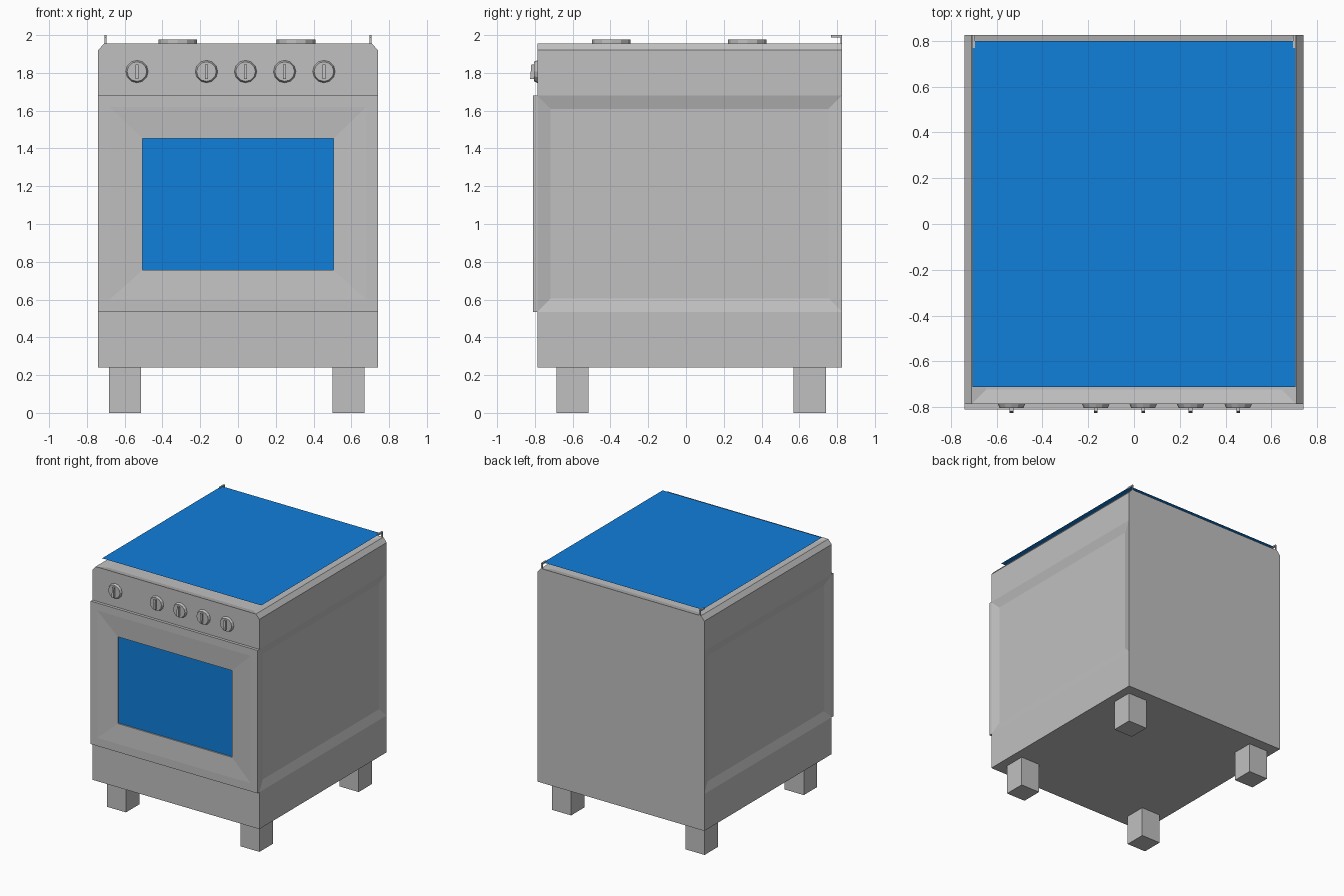
import bpy, bmesh
from math import pi
from mathutils import Matrix, Vector

cube = bpy.data.objects.get("Cube")
if cube:
    bpy.data.objects.remove(cube, do_unlink=True)


def make_material(name, colour):
    mat = bpy.data.materials.new(name)
    mat.use_nodes = True
    mat.diffuse_color = colour
    mat.node_tree.nodes["Principled BSDF"].inputs["Base Color"].default_value = colour
    return mat


GREY = make_material("silver_grey", (0.53, 0.53, 0.53, 1))
BLUE = make_material("blue_glass", (0.005, 0.21, 0.70, 1))


def finish(name, bm, mat, recalc=True):
    if recalc:
        bmesh.ops.recalc_face_normals(bm, faces=bm.faces)
    mesh = bpy.data.meshes.new(name)
    bm.to_mesh(mesh)
    bm.free()
    mesh.materials.append(mat)
    obj = bpy.data.objects.new(name, mesh)
    bpy.context.collection.objects.link(obj)
    return obj


def add_box(bm, low, high):
    low, high = Vector(low), Vector(high)
    size = Matrix.Diagonal((high - low).to_4d())
    bmesh.ops.create_cube(bm, size=1, matrix=Matrix.Translation((low + high) / 2) @ size)


def box(name, low, high, mat=GREY):
    bm = bmesh.new()
    add_box(bm, low, high)
    return finish(name, bm, mat)


def sheet(name, corners, mat):
    bm = bmesh.new()
    bm.faces.new([bm.verts.new(c) for c in corners])
    return finish(name, bm, mat, recalc=False)


# Body: chamfered section extruded front to back, with recessed sides and top
FRONT, BACK, SIDE = -0.787, 0.825, 0.74
half = [(SIDE, 0.24), (SIDE, 0.535), (SIDE, 1.68), (SIDE, 1.92), (0.71, 1.955)]
section = half + [(-x, z) for x, z in reversed(half)]
bm = bmesh.new()
cap = bm.faces.new([bm.verts.new((x, FRONT, z)) for x, z in section])
ext = bmesh.ops.extrude_face_region(bm, geom=[cap], use_keep_orig=True)
moved = [g for g in ext["geom"] if isinstance(g, bmesh.types.BMVert)]
bmesh.ops.translate(bm, verts=moved, vec=(0, BACK - FRONT, 0))
bmesh.ops.recalc_face_normals(bm, faces=bm.faces)
panels = [f for f in bm.faces if abs(f.normal.x) > 0.9 and f.calc_area() > 1]
tops = [f for f in bm.faces if f.normal.z > 0.9]
bmesh.ops.inset_individual(bm, faces=panels, thickness=0.1, depth=-0.02)
bmesh.ops.inset_individual(bm, faces=tops, thickness=0.09, depth=-0.015)
finish("oven_body", bm, GREY)

# Door: nested rectangular rings sloping in to the window opening
WIN_X, WIN_LOW, WIN_HIGH = 0.505, 0.757, 1.452
rings = [(SIDE, 0.535, 1.68, FRONT), (SIDE, 0.535, 1.68, -0.81),
         (0.68, 0.6, 1.62, -0.81), (WIN_X, WIN_LOW, WIN_HIGH, -0.799),
         (WIN_X, WIN_LOW, WIN_HIGH, -0.789)]
bm = bmesh.new()
loops = [[bm.verts.new(c) for c in ((-x, y, a), (x, y, a), (x, y, b), (-x, y, b))]
         for x, a, b, y in rings]
for outer, inner in zip(loops, loops[1:]):
    for i in range(4):
        j = (i + 1) % 4
        bm.faces.new((outer[i], outer[j], inner[j], inner[i]))
finish("oven_door", bm, GREY, recalc=False)
sheet("door_window", [(-WIN_X, -0.789, WIN_LOW), (WIN_X, -0.789, WIN_LOW),
                      (WIN_X, -0.789, WIN_HIGH), (-WIN_X, -0.789, WIN_HIGH)], BLUE)

# Knobs: faceted tapered disc with a wedge-shaped grip
for n, x in enumerate((-0.535, -0.167, 0.04, 0.247, 0.455)):
    bm = bmesh.new()
    place = Matrix.Translation((x, -0.795, 1.807)) @ Matrix.Rotation(pi / 2, 4, "X")
    bmesh.ops.create_cone(bm, cap_ends=True, segments=12, radius1=0.06, radius2=0.052,
                          depth=0.018, matrix=place)
    add_box(bm, (x - 0.008, -0.825, 1.768), (x + 0.008, -0.8, 1.845))
    for v in bm.verts:
        if v.co.y < -0.82 and v.co.z > 1.8:
            v.co.y += 0.006
    finish(f"knob_{n + 1}", bm, GREY)

# Burners under the lid
for x in (-0.32, 0.307):
    for y in (-0.395, 0.325):
        bm = bmesh.new()
        bmesh.ops.create_cone(bm, cap_ends=True, segments=12, radius1=0.102, radius2=0.102,
                              depth=0.04, matrix=Matrix.Translation((x, y, 1.956)))
        finish("burner", bm, GREY)

# Legs
for x in (-0.598, 0.585):
    for y in (-0.6, 0.655):
        box("leg", (x - 0.085, y - 0.085, 0), (x + 0.085, y + 0.085, 0.24))

# Glass lid and its rear hinge brackets
LID = 1.994
sheet("glass_lid", [(-0.706, -0.712, LID), (0.706, -0.712, LID),
                    (0.706, 0.8, LID), (-0.706, 0.8, LID)], BLUE)
for side in (-1, 1):
    bm = bmesh.new()
    a, b = sorted((side * 0.695, side * 0.707))
    add_box(bm, (a, 0.819, 1.95), (b, 0.825, 2.0))
    add_box(bm, (a, 0.768, 1.988), (b, 0.825, 2.0))
    finish("lid_hinge", bm, GREY)
